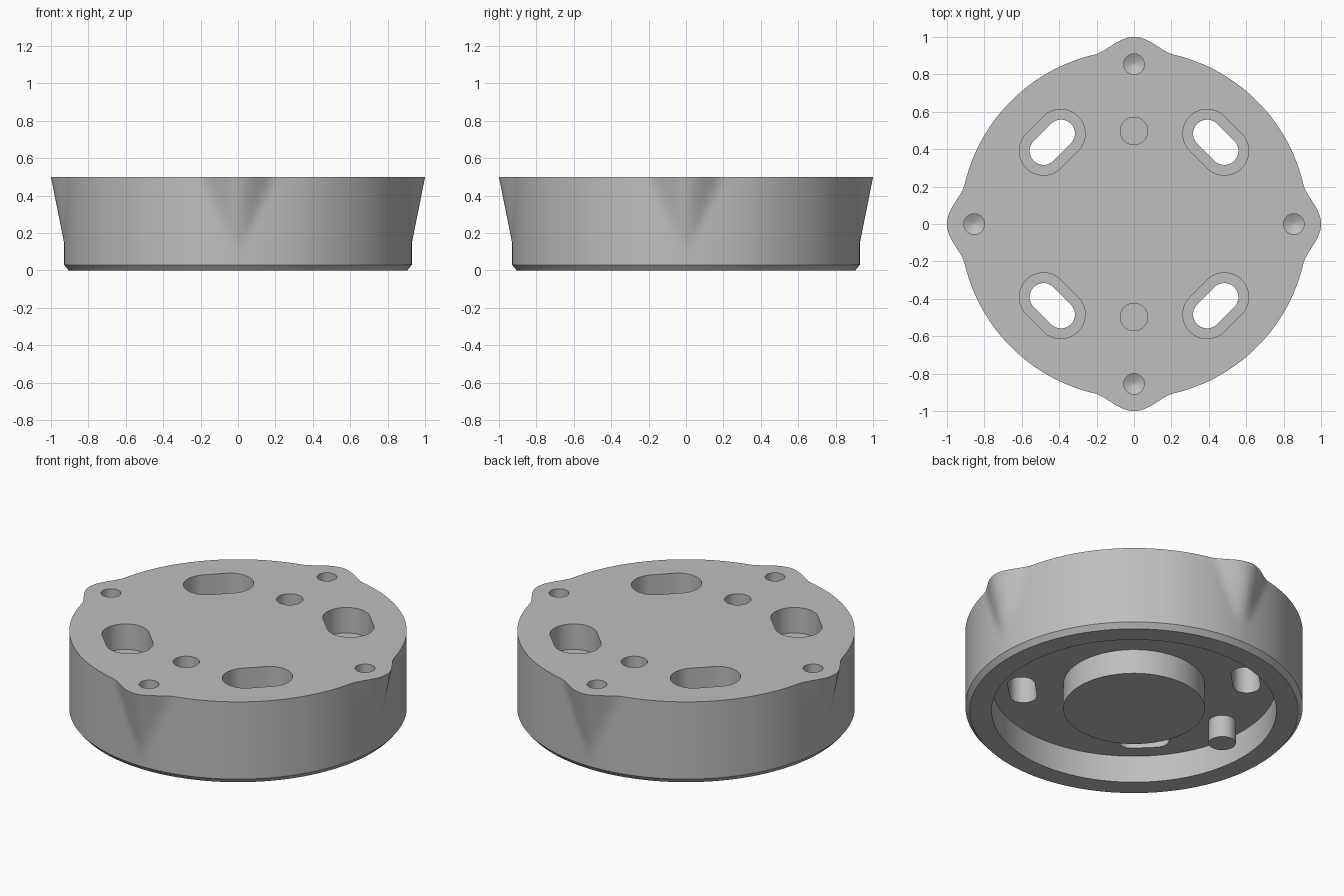
import bpy, bmesh
from math import cos, sin, pi, tau, radians
from mathutils import Vector

cube = bpy.data.objects.get("Cube")
if cube:
    bpy.data.objects.remove(cube)

HEIGHT, RADIUS = 0.5, 0.93
EAR_START, EAR_REACH, EAR_ANGLE = 0.15, 0.07, 0.235
GROOVE_OUT, GROOVE_IN, GROOVE_TOP = 0.785, 0.39, 0.165

metal = bpy.data.materials.new("light_grey")
metal.use_nodes = True
grey = (0.52, 0.52, 0.52, 1)
metal.diffuse_color = grey
metal.node_tree.nodes["Principled BSDF"].inputs["Base Color"].default_value = grey


def loft(bm, rings):
    """Skin a stack of equal-sized rings and cap both ends."""
    loops = [[bm.verts.new(p) for p in ring] for ring in rings]
    for a, b in zip(loops, loops[1:]):
        n = len(a)
        for i in range(n):
            j = (i + 1) % n
            bm.faces.new((a[i], a[j], b[j], b[i]))
    bm.faces.new(loops[0])
    bm.faces.new(loops[-1])


def ring(x, y, z, r, half=0, turn=0, n=64):
    """Circle, or a slot outline when half (its half length) is above zero."""
    points = []
    for i in range(n):
        a = (i + 0.5) / n * tau
        u, v = r * cos(a), r * sin(a)
        u += half if u > 0 else -half
        points.append(Vector((x + u * cos(turn) - v * sin(turn),
                              y + u * sin(turn) + v * cos(turn), z)))
    return points


def make(name, bm):
    bmesh.ops.recalc_face_normals(bm, faces=bm.faces)
    mesh = bpy.data.meshes.new(name)
    bm.to_mesh(mesh)
    bm.free()
    mesh.materials.append(metal)
    obj = bpy.data.objects.new(name, mesh)
    bpy.context.collection.objects.link(obj)
    return obj


def smooth(obj):
    bpy.ops.object.select_all(action='DESELECT')
    obj.select_set(True)
    bpy.context.view_layer.objects.active = obj
    bpy.ops.object.shade_smooth_by_angle(angle=radians(30))


def eared_ring(z, n=360):
    """Body outline whose four ears grow wider and longer with height."""
    t = max(0, (z - EAR_START) / (HEIGHT - EAR_START))
    width = EAR_ANGLE * (0.25 + 0.75 * t)
    points = []
    for i in range(n):
        a = i / n * tau
        off = abs((a + pi / 4) % (pi / 2) - pi / 4)
        bump = 0.5 + 0.5 * cos(pi * off / width) if off < width else 0
        r = RADIUS + EAR_REACH * t * bump
        points.append(Vector((r * cos(a), r * sin(a), z)))
    return points


# Body: eared wall, chamfered foot, ring groove and centre post
bm = bmesh.new()
steps = 10
rings = [eared_ring(HEIGHT + (EAR_START - HEIGHT) * i / steps) for i in range(steps + 1)]
for r, z in ((RADIUS, 0.03), (RADIUS - 0.025, 0), (GROOVE_OUT, 0),
             (GROOVE_OUT, GROOVE_TOP), (GROOVE_IN, GROOVE_TOP), (GROOVE_IN, 0.015)):
    rings.append([Vector((r * cos(i / 360 * tau), r * sin(i / 360 * tau), z))
                  for i in range(360)])
loft(bm, rings)
body = make("body", bm)

# Cutter: stepped slots, blind holes and drilled ear holes
bm = bmesh.new()
top = HEIGHT + 0.05
for sx in (-1, 1):
    for sy in (-1, 1):
        turn = -sx * sy * pi / 4
        loft(bm, [ring(sx * 0.437, sy * 0.437, z, r, 0.065, turn)
                  for z, r in ((top, 0.13), (0.345, 0.13), (0.345, 0.075), (0.1, 0.075))])
for s in (-1, 1):
    loft(bm, [ring(0, s * 0.497, z, 0.073) for z in (top, 0.25)])
    for x, y in ((s * 0.855, 0), (0, s * 0.855)):
        loft(bm, [ring(x, y, z, r, n=32)
                  for z, r in ((top, 0.055), (0.25, 0.055), (0.22, 0.001))])
cutter = make("hole_cutter", bm)
cutter.hide_render = True

cut = body.modifiers.new("holes", 'BOOLEAN')
cut.operation, cut.solver, cut.object = 'DIFFERENCE', 'EXACT', cutter
bpy.context.view_layer.objects.active = body
bpy.ops.object.modifier_apply(modifier=cut.name)
bpy.data.objects.remove(cutter)
smooth(body)

# Locating pin hanging in the groove
bm = bmesh.new()
loft(bm, [ring(-0.635, 0, z, 0.075) for z in (GROOVE_TOP + 0.03, 0.03)])
smooth(make("locating_pin", bm))
